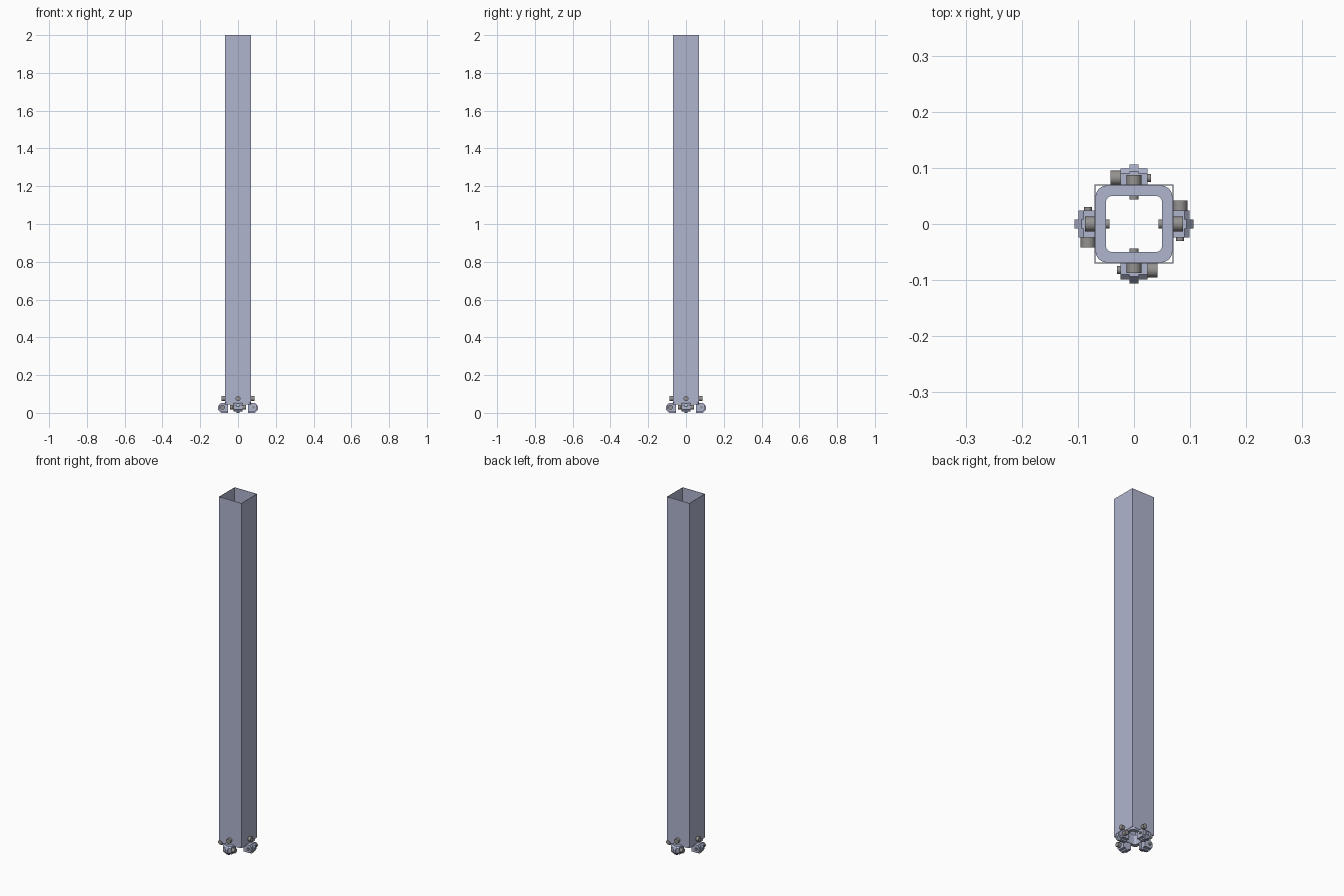
import bpy, bmesh, math
from mathutils import Matrix, Vector

if "Cube" in bpy.data.objects:
    bpy.data.objects.remove(bpy.data.objects["Cube"])


def material(name, rgb):
    m = bpy.data.materials.new(name)
    m.diffuse_color = (*rgb, 1)
    m.use_nodes = True
    m.node_tree.nodes["Principled BSDF"].inputs["Base Color"].default_value = m.diffuse_color
    return m


METAL = material("pale blue metal", (0.43, 0.46, 0.62))
STEEL = material("grey steel", (0.30, 0.29, 0.28))


def finish(bm, name, mat, turn=0.0, smooth=False):
    bm.transform(Matrix.Rotation(turn, 4, 'Z'))
    bmesh.ops.recalc_face_normals(bm, faces=bm.faces[:])
    me = bpy.data.meshes.new(name)
    bm.to_mesh(me)
    bm.free()
    me.materials.append(mat)
    ob = bpy.data.objects.new(name, me)
    bpy.context.collection.objects.link(ob)
    if smooth:
        bpy.context.view_layer.objects.active = ob
        ob.select_set(True)
        bpy.ops.object.shade_smooth_by_angle(angle=math.radians(35))
        ob.select_set(False)


def rounded_square(half, r, steps=6):
    """Closed outline with the same point count for every radius."""
    pts = []
    for q in range(4):
        a0 = q * math.pi / 2
        c = Matrix.Rotation(a0, 2) @ Vector((half - r, half - r))
        for i in range(steps + 1):
            a = a0 + math.pi / 2 * i / steps
            pts.append((c.x + r * math.cos(a), c.y + r * math.sin(a)))
    return pts


def hollow(name, outer, inner, z0, z1, smooth=False):
    bm = bmesh.new()
    loops = [[bm.verts.new((x, y, z)) for x, y in pts]
             for pts, z in ((outer, z0), (outer, z1), (inner, z1), (inner, z0))]
    n = len(outer)
    for k in range(4):
        a, b = loops[k], loops[(k + 1) % 4]
        for i in range(n):
            j = (i + 1) % n
            bm.faces.new((a[i], a[j], b[j], b[i]))
    finish(bm, name, METAL, 0, smooth)


def plate(name, profile, y0, y1, turn):
    """Profile in x-z, extruded along y."""
    bm = bmesh.new()
    f = bm.faces.new([bm.verts.new((x, y0, z)) for x, z in profile])
    ext = bmesh.ops.extrude_face_region(bm, geom=[f])
    verts = [v for v in ext["geom"] if isinstance(v, bmesh.types.BMVert)]
    bmesh.ops.translate(bm, verts=verts, vec=(0, y1 - y0, 0))
    finish(bm, name, METAL, turn)


def rod(name, axis, centre, start, end, r, turn, sides=24):
    """Cylinder along x or y, between start and end."""
    bm = bmesh.new()
    bmesh.ops.create_cone(bm, cap_ends=True, segments=sides, radius1=r,
                          radius2=r, depth=end - start)
    rot = Matrix.Rotation(math.pi / 2, 4, 'Y' if axis == 0 else 'X')
    pos = Vector(centre)
    pos[axis] = (start + end) / 2
    bm.transform(Matrix.Translation(pos) @ rot)
    finish(bm, name, STEEL, turn, sides > 8)


# Long thin-walled tube
def square(h):
    return [(h, h), (-h, h), (-h, -h), (h, -h)]


hollow("tube", square(0.07), square(0.0685), 0.055, 2.0)

# Rounded collar inside the foot of the tube
hollow("collar", rounded_square(0.0685, 0.02), rounded_square(0.05, 0.011),
       0.045, 0.10, True)

CHEEK = [(0.052, 0.008), (0.090, 0.008), (0.099, 0.017), (0.099, 0.043),
         (0.090, 0.052), (0.052, 0.052)]
TONGUE = [(0.054, 0.0), (0.090, 0.0), (0.106, 0.018), (0.106, 0.034),
          (0.094, 0.050), (0.054, 0.050)]

# One hinge and one bolt on each of the four sides
for i, side in enumerate(("right", "back", "left", "front")):
    t = i * math.pi / 2
    plate(side + "_cheek_a", CHEEK, 0.008, 0.024, t)
    plate(side + "_cheek_b", CHEEK, -0.024, -0.008, t)
    plate(side + "_tongue", TONGUE, -0.008, 0.008, t)
    hinge = (0.082, 0, 0.030)
    rod(side + "_pin", 1, hinge, -0.030, 0.026, 0.007, t)
    rod(side + "_pin_head", 1, hinge, 0.024, 0.042, 0.013, t)
    bolt = (0, 0, 0.076)
    rod(side + "_bolt", 0, bolt, 0.044, 0.072, 0.008, t)
    rod(side + "_bolt_head", 0, bolt, 0.070, 0.087, 0.013, t)
